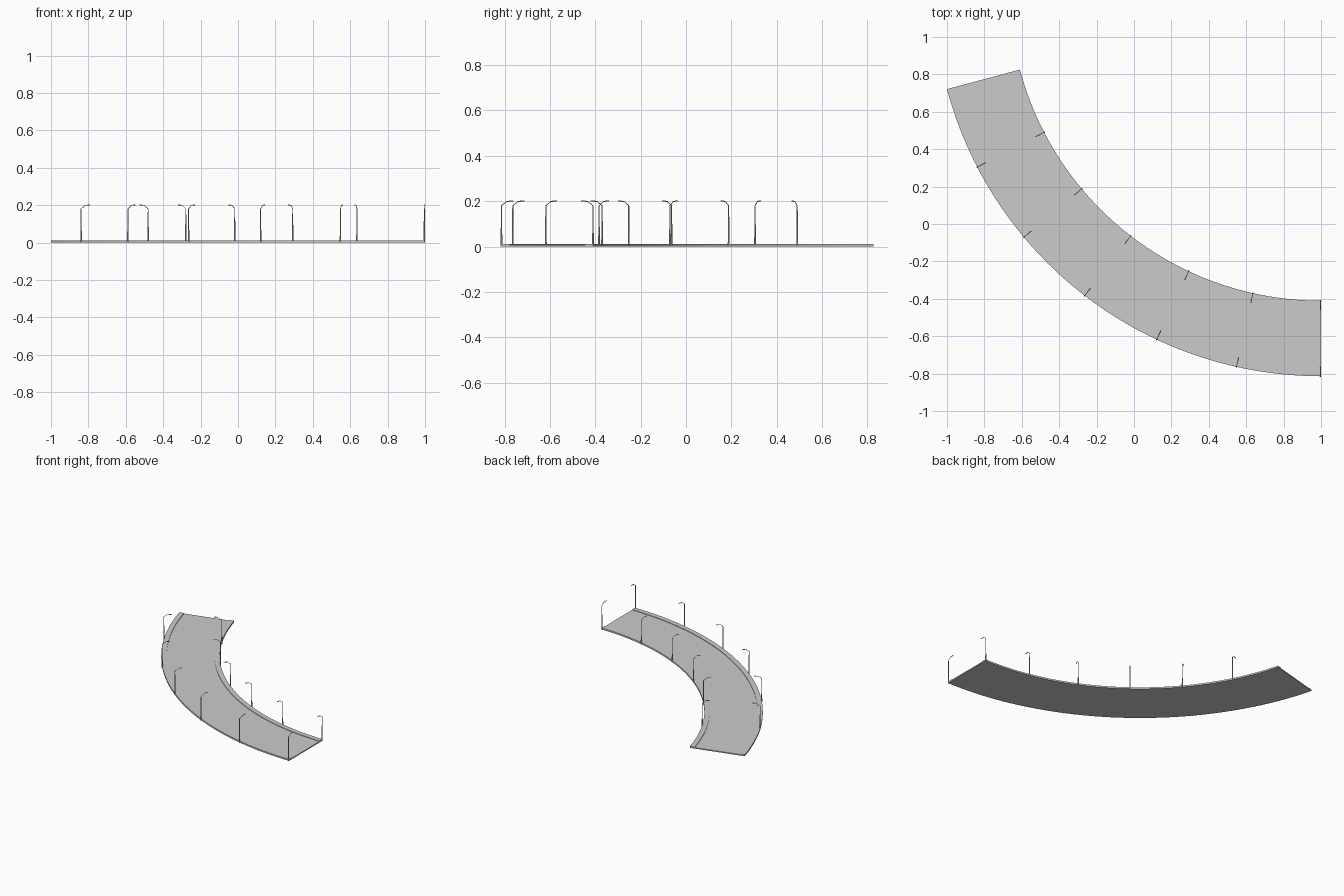
import bpy, bmesh, math
from mathutils import Vector

if "Cube" in bpy.data.objects:
    bpy.data.objects.remove(bpy.data.objects["Cube"])

CX, CY = 1.0, 1.257          # centre of the bend
R_IN, R_OUT = 1.667, 2.0706  # edges of the road
SWEEP = math.radians(75)
WALK = 0.036                 # pavement width


def bend(r, t, z):
    return Vector((CX - r * math.sin(t), CY - r * math.cos(t), z))


def finish(bm, name):
    bmesh.ops.recalc_face_normals(bm, faces=bm.faces[:])
    me = bpy.data.meshes.new(name)
    bm.to_mesh(me)
    bm.free()
    ob = bpy.data.objects.new(name, me)
    bpy.context.collection.objects.link(ob)
    return ob


def swept_slab(name, profile, n=60):
    """Sweep a closed (radius, height) profile round the bend."""
    bm = bmesh.new()
    rings = [[bm.verts.new(bend(r, SWEEP * i / n, z)) for r, z in profile]
             for i in range(n + 1)]
    k = len(profile)
    for a, b in zip(rings, rings[1:]):
        for j in range(k):
            bm.faces.new((a[j], a[(j + 1) % k], b[(j + 1) % k], b[j]))
    bm.faces.new(rings[0])
    bm.faces.new(rings[-1])
    return finish(bm, name)


def tube(bm, a, b, ra, rb, sides=8):
    """Tapered rod between two points."""
    d = b - a
    mat = d.to_track_quat('Z', 'Y').to_matrix().to_4x4()
    mat.translation = (a + b) / 2
    bmesh.ops.create_cone(bm, cap_ends=True, segments=sides, radius1=ra,
                          radius2=rb, depth=d.length, matrix=mat)


def street_lamp(name, r, t, inward):
    """Pole on the road edge, sloping arm and flat head over the road."""
    bm = bmesh.new()

    def p(off, z):
        return bend(r + inward * off, t, z)
    tube(bm, p(0, 0), p(0, 0.06), 0.0042, 0.0035)
    tube(bm, p(0, 0.06), p(0, 0.182), 0.0032, 0.0022)
    tube(bm, p(0, 0.181), p(0.024, 0.199), 0.0018, 0.0015)
    tube(bm, p(0.022, 0.199), p(0.052, 0.201), 0.0018, 0.003)
    return finish(bm, name)


# road deck and raised pavements
swept_slab("road", [(R_IN + WALK, 0), (R_OUT - WALK, 0),
                    (R_OUT - WALK, 0.008), (R_IN + WALK, 0.008)])
for label, a, b in (("inner", R_IN, R_IN + WALK), ("outer", R_OUT - WALK, R_OUT)):
    swept_slab(label + "_pavement", [(a, 0), (b, 0), (b, 0.012), (a, 0.012)])

# six lamps along each edge, none at the far end
for i in range(6):
    t = SWEEP * i / 6 + 0.002
    street_lamp(f"inner_street_lamp_{i + 1}", R_IN, t, 1)
    street_lamp(f"outer_street_lamp_{i + 1}", R_OUT, t, -1)
